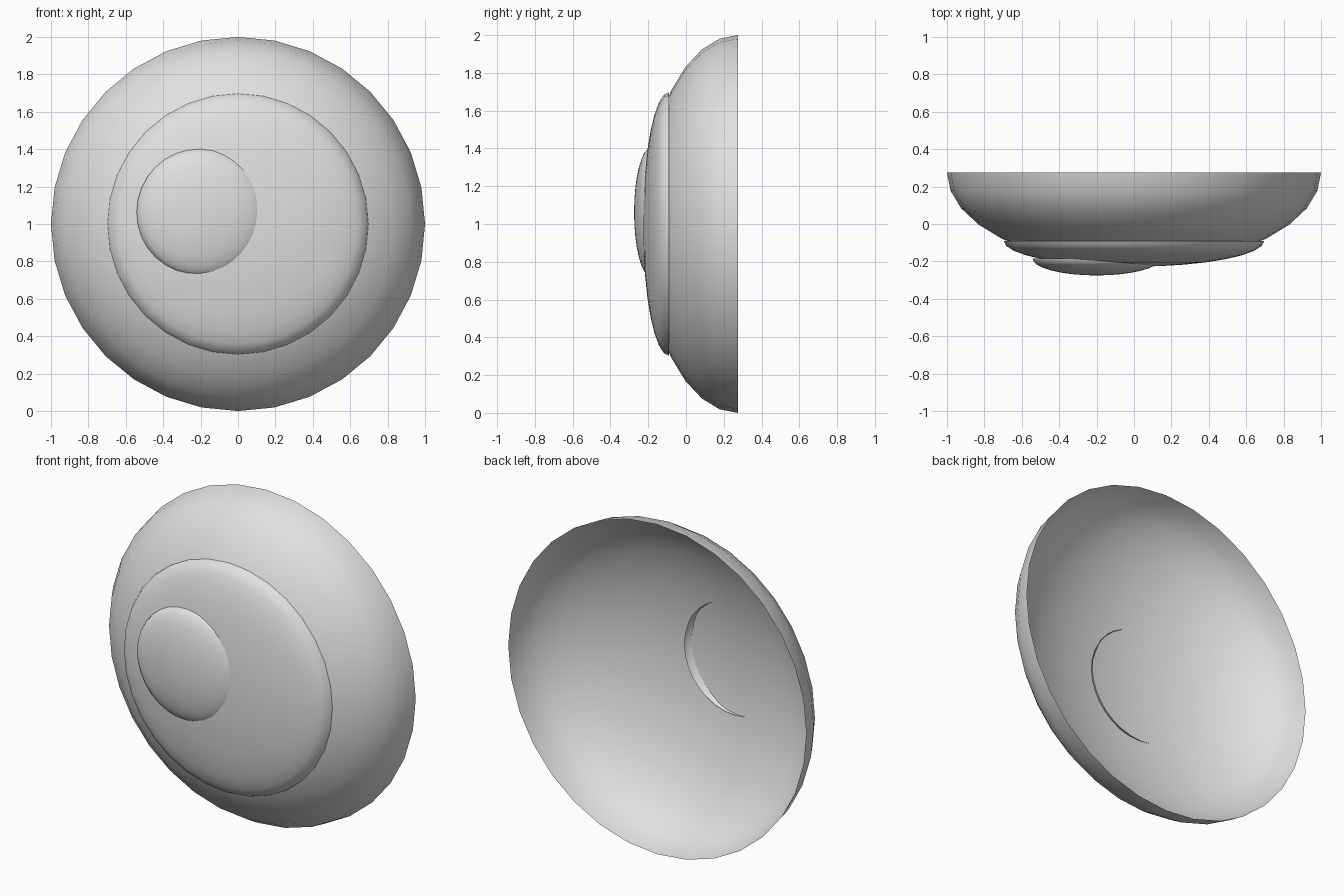
import bpy
import bmesh
from math import radians
from mathutils import Matrix

cube = bpy.data.objects.get("Cube")
if cube:
    bpy.data.objects.remove(cube, do_unlink=True)

# Single plain grey for all parts
grey = bpy.data.materials.new("light_grey")
grey.use_nodes = True
colour = (0.75, 0.75, 0.75, 1.0)
grey.diffuse_color = colour
grey.node_tree.nodes["Principled BSDF"].inputs["Base Color"].default_value = colour


def shallow_dome(name, centre, radius, depth):
    """Open half sphere, flattened, bulging towards the front."""
    bm = bmesh.new()
    bmesh.ops.create_uvsphere(bm, u_segments=32, v_segments=16, radius=1)
    back = [v for v in bm.verts if v.co.z < -0.01]
    bmesh.ops.delete(bm, geom=back, context='VERTS')
    bm.transform(Matrix.Translation(centre)
                 @ Matrix.Diagonal((radius, depth, radius, 1))
                 @ Matrix.Rotation(radians(90), 4, 'X'))
    for face in bm.faces:
        face.smooth = True
    mesh = bpy.data.meshes.new(name)
    bm.to_mesh(mesh)
    bm.free()
    mesh.materials.append(grey)
    obj = bpy.data.objects.new(name, mesh)
    bpy.context.collection.objects.link(obj)
    return obj


# Three stacked shells, the smallest set off centre
shallow_dome("eyeball", (0, 0.275, 1), 1, 0.5)
shallow_dome("iris", (0, -0.09, 1), 0.697, 0.138)
shallow_dome("pupil", (-0.2, -0.185, 1.062), 0.342, 0.09)
